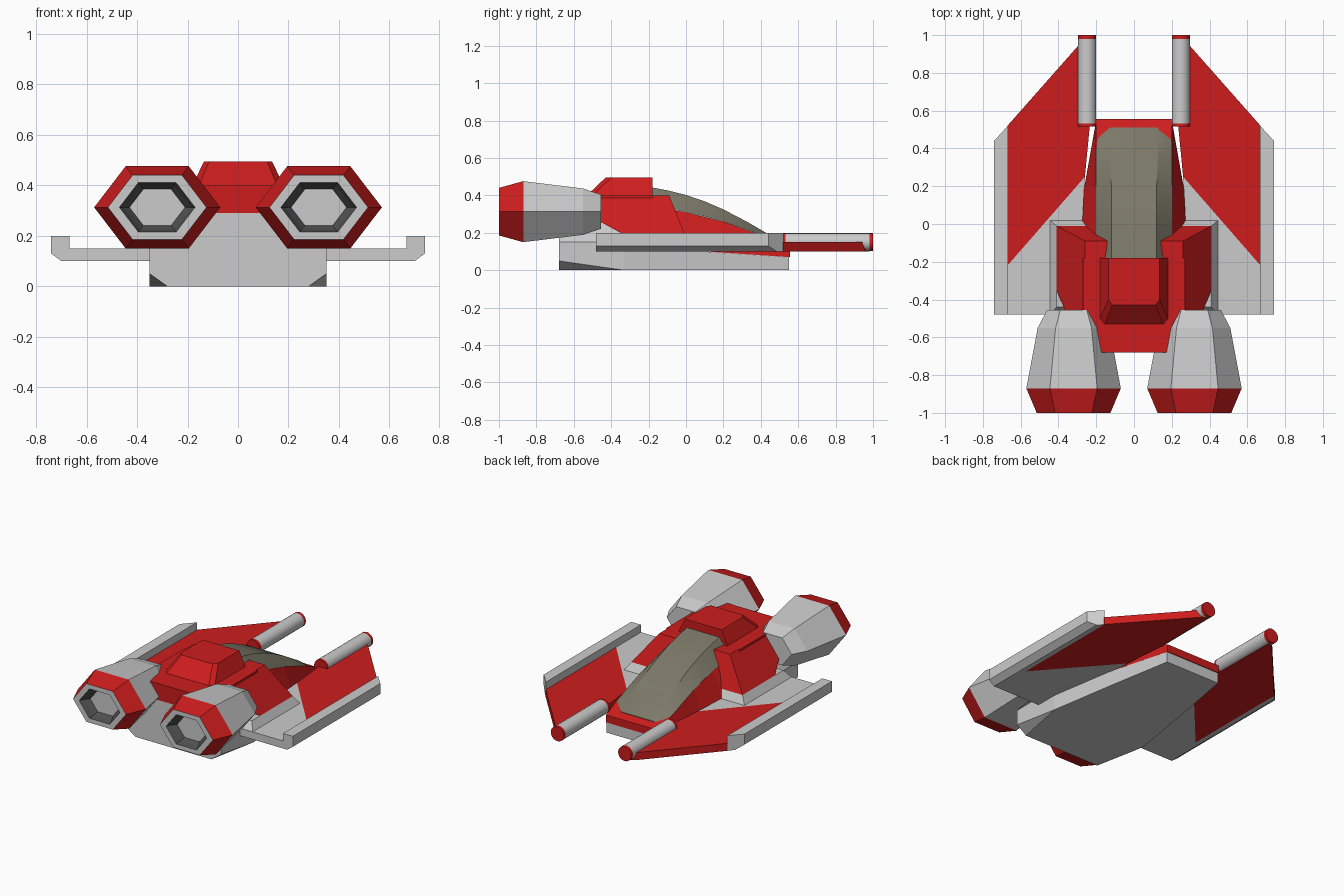
import bpy, bmesh, math
from mathutils import Vector

if "Cube" in bpy.data.objects:
    bpy.data.objects.remove(bpy.data.objects["Cube"])


def material(name, rgb):
    m = bpy.data.materials.new(name)
    m.diffuse_color = (*rgb, 1)
    m.use_nodes = True
    m.node_tree.nodes["Principled BSDF"].inputs["Base Color"].default_value = m.diffuse_color
    return m


RED = material("red_paint", (0.61, 0.012, 0.012))
GLASS = material("tinted_glass", (0.2, 0.19, 0.137))
DARK = material("dark_metal", (0.08, 0.08, 0.08))
GREY = material("grey_metal", (0.8, 0.8, 0.8))


def loft(name, rings, mats=(), bands=None, mirror=False):
    """Skin equal-length rings of points, cap both ends; bands = material per band, last = end cap."""
    bm = bmesh.new()
    vs = [[bm.verts.new(p) for p in r] for r in rings]
    n = len(rings[0])
    for k in range(len(vs) - 1):
        for i in range(n):
            j = (i + 1) % n
            f = bm.faces.new((vs[k][i], vs[k][j], vs[k + 1][j], vs[k + 1][i]))
            if bands:
                f.material_index = bands[k]
    bm.faces.new(vs[0])
    end = bm.faces.new(vs[-1])
    if bands:
        end.material_index = bands[-1]
    bmesh.ops.remove_doubles(bm, verts=bm.verts[:], dist=0.0005)
    bmesh.ops.recalc_face_normals(bm, faces=bm.faces[:])
    me = bpy.data.meshes.new(name)
    bm.to_mesh(me)
    bm.free()
    for m in mats:
        me.materials.append(m)
    ob = bpy.data.objects.new(name, me)
    bpy.context.collection.objects.link(ob)
    if mirror:
        mod = ob.modifiers.new("other_side", 'MIRROR')
        mod.use_mirror_merge = False
    return ob


def section(y, half):
    """Symmetric cross-section at y from right-half (x, z) points, bottom to top."""
    return [Vector((x, y, z)) for x, z in half] + [Vector((-x, y, z)) for x, z in reversed(half)]


def plan(z, pts):
    return [Vector((x, y, z)) for x, y in pts]


def smooth(ob, angle):
    bpy.ops.object.select_all(action='DESELECT')
    ob.select_set(True)
    bpy.context.view_layer.objects.active = ob
    bpy.ops.object.shade_smooth_by_angle(angle=math.radians(angle))


# Grey lower hull with cut rear bottom corners
loft("lower_hull", [
    section(-0.68, [(0.28, 0), (0.35, 0.05), (0.35, 0.15)]),
    section(-0.33, [(0.35, 0), (0.35, 0), (0.35, 0.15)]),
    section(0.10, [(0.28, 0), (0.28, 0), (0.28, 0.10)]),
    section(0.55, [(0.2, 0), (0.2, 0), (0.2, 0.07)])])

# Grey shoulders of the rear hull
loft("rear_shoulders", [
    section(-0.68, [(0.35, 0.15), (0.17, 0.29)]),
    section(-0.47, [(0.35, 0.15), (0.26, 0.29)]),
    section(-0.20, [(0.33, 0.14), (0.26, 0.29)])])

# Red rear deck slab
deck = [(0.27, -0.18), (0.27, -0.47), (0.175, -0.68), (-0.175, -0.68), (-0.27, -0.47), (-0.27, -0.18)]
loft("rear_deck", [plan(0.29, deck), plan(0.40, deck)], [RED])

# Red nose cowl around the canopy
loft("nose_cowl", [
    section(0.555, [(0.2, 0.07), (0.2, 0.12)]),
    section(0.45, [(0.217, 0.077), (0.2, 0.17)]),
    section(0.20, [(0.262, 0.094), (0.2, 0.26)]),
    section(0.0, [(0.297, 0.108), (0.2, 0.31)]),
    section(-0.20, [(0.33, 0.12), (0.2, 0.34)])], [RED])

# Canopy: (y, base half width, base z, top half width, top z)
canopy = loft("canopy", [section(y, [(bw, bz), (tw, tz)]) for y, bw, bz, tw, tz in [
    (0.51, 0.13, 0.138, 0.125, 0.145), (0.45, 0.2, 0.168, 0.13, 0.187),
    (0.33, 0.2, 0.215, 0.125, 0.257), (0.20, 0.2, 0.26, 0.12, 0.325),
    (0.10, 0.2, 0.287, 0.12, 0.368), (0.0, 0.2, 0.31, 0.12, 0.402),
    (-0.10, 0.2, 0.328, 0.12, 0.427), (-0.20, 0.2, 0.342, 0.12, 0.446)]], [GLASS])
smooth(canopy, 20)

# Red hump behind the canopy
loft("cabin_hump", [
    plan(0.40, [(0.18, -0.18), (0.18, -0.50), (0.155, -0.53), (-0.155, -0.53), (-0.18, -0.50), (-0.18, -0.18)]),
    plan(0.495, [(0.135, -0.18), (0.135, -0.40), (0.115, -0.43), (-0.115, -0.43), (-0.135, -0.40), (-0.135, -0.18)])],
    [RED])

# Red side intakes on grey pedestals
loft("side_intake", [
    plan(0.20, [(0.18, -0.01), (0.41, -0.01), (0.41, -0.35), (0.18, -0.35)]),
    plan(0.26, [(0.168, -0.034), (0.365, -0.034), (0.365, -0.46), (0.168, -0.46)]),
    plan(0.40, [(0.14, -0.09), (0.26, -0.09), (0.26, -0.46), (0.14, -0.46)])], [RED], mirror=True)
loft("intake_pedestal", [
    plan(0.148, [(0.25, 0.02), (0.445, 0.02), (0.445, -0.48), (0.25, -0.48)]),
    plan(0.20, [(0.25, -0.01), (0.41, -0.01), (0.41, -0.44), (0.25, -0.44)])], mirror=True)

# Wings: grey rear plate, red forward panel, raised tip rail
rear = [(0.26, 0.25), (0.67, -0.22), (0.67, -0.48), (0.3, -0.48)]
loft("wing_plate", [plan(0.10, rear), plan(0.15, rear)], mirror=True)
front = [(0.67, 0.52), (0.29, 0.95), (0.24, 0.98), (0.235, 0.51), (0.26, 0.25), (0.67, -0.22)]
loft("wing_panel", [plan(0.10, front), plan(0.15, front)], [RED], mirror=True)
rail = [(0.668, 0.10), (0.70, 0.10), (0.74, 0.13), (0.74, 0.20), (0.668, 0.20)]
loft("wing_tip_rail", [
    [Vector((x, -0.48, z)) for x, z in rail],
    [Vector((x, 0.52 - (x - 0.668) * 1.1, z)) for x, z in rail]], mirror=True)


def ring(y, rx, rz, n, cx, cz):
    return [Vector((cx + rx * math.cos(2 * math.pi * i / n), y, cz + rz * math.sin(2 * math.pi * i / n)))
            for i in range(n)]


# Cannons with red end caps
cannon = loft("cannon", [ring(y, 0.048, 0.048, 20, 0.248, 0.15) for y in (0.515, 0.532, 0.98, 1.0)],
              [RED, GREY], [0, 1, 0, 0], mirror=True)
smooth(cannon, 30)

# Hexagonal engines: (y, half width), from intake end back to the recessed nozzle
SQUASH = 0.163 / (0.25 * math.sin(math.pi / 3))
stations = [(-0.455, 0.14), (-0.55, 0.19), (-0.87, 0.25), (-1.0, 0.195),
            (-1.0, 0.15), (-0.97, 0.135), (-0.94, 0.11)]
loft("engine", [ring(y, r, r * SQUASH, 6, 0.32, 0.313) for y, r in stations],
     [GREY, RED, DARK], [0, 0, 1, 0, 2, 2, 0], mirror=True)
